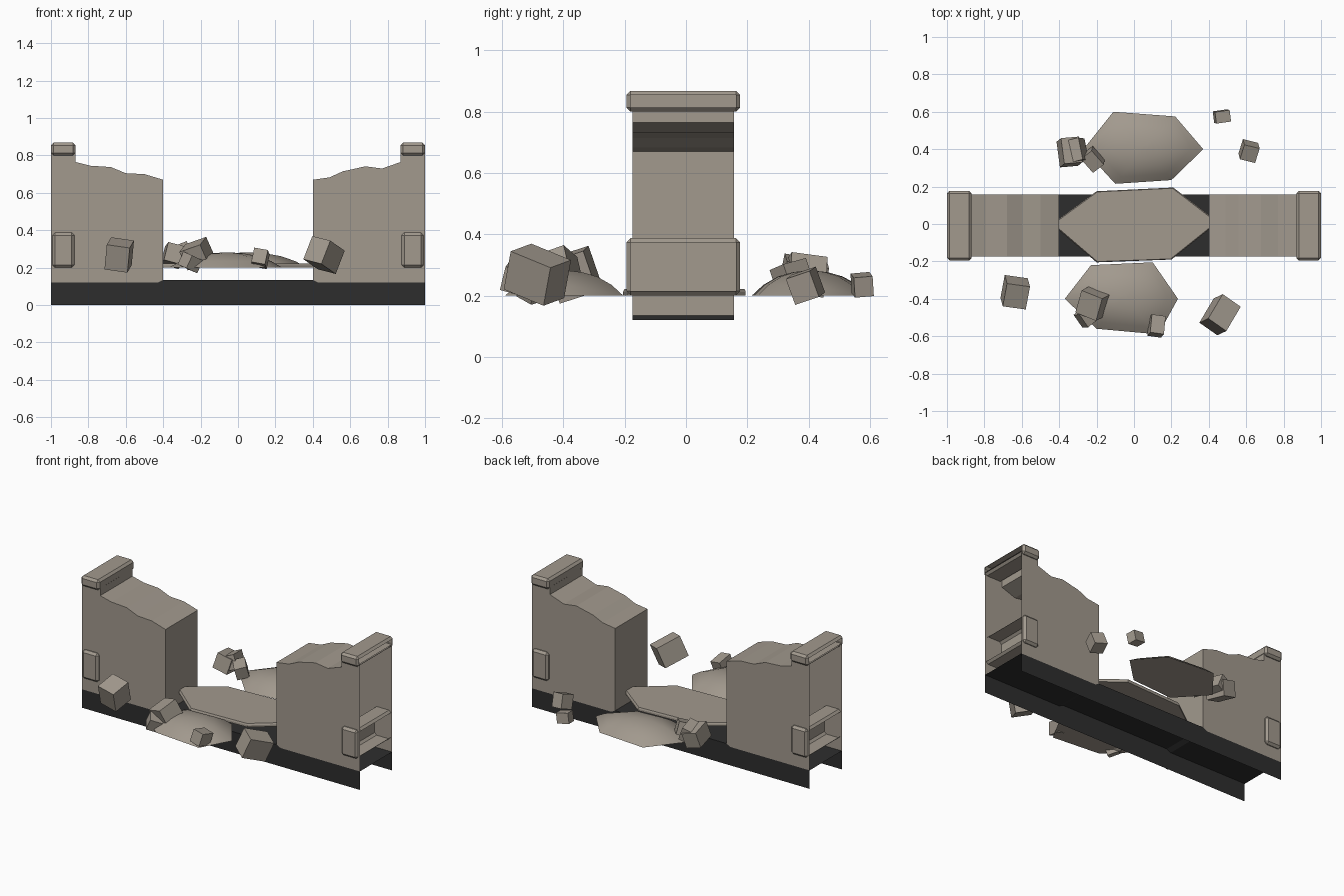
import bpy, bmesh
from math import radians
from mathutils import Matrix, Vector, Euler

cube = bpy.data.objects.get("Cube")
if cube:
    bpy.data.objects.remove(cube, do_unlink=True)


def material(name, rgb):
    m = bpy.data.materials.new(name)
    m.use_nodes = True
    m.diffuse_color = (*rgb, 1)
    bsdf = m.node_tree.nodes["Principled BSDF"]
    bsdf.inputs["Base Color"].default_value = (*rgb, 1)
    bsdf.inputs["Roughness"].default_value = 0.9
    return m


STONE = material("warm grey stone", (0.36, 0.32, 0.27))
DARK = material("dark foundation", (0.027, 0.027, 0.027))


def finish(bm, name, mat, smooth=False):
    me = bpy.data.meshes.new(name)
    bm.normal_update()
    bm.to_mesh(me)
    bm.free()
    me.materials.append(mat)
    for p in me.polygons:
        p.use_smooth = smooth and p.normal.z > -0.5
    ob = bpy.data.objects.new(name, me)
    bpy.context.collection.objects.link(ob)
    return ob


def drop_faces(bm, test):
    bm.normal_update()
    bmesh.ops.delete(bm, geom=[f for f in bm.faces if test(f)], context="FACES")


def prism(points, y0, y1):
    """Extrude an x-z outline from y0 to y1."""
    bm = bmesh.new()
    face = bm.faces.new([bm.verts.new((x, y0, z)) for x, z in points])
    ext = bmesh.ops.extrude_face_region(bm, geom=[face], use_keep_orig=True)
    moved = [v for v in ext["geom"] if isinstance(v, bmesh.types.BMVert)]
    bmesh.ops.translate(bm, verts=moved, vec=(0, y1 - y0, 0))
    bmesh.ops.recalc_face_normals(bm, faces=bm.faces[:])
    return bm


def open_end(f):
    return abs(f.normal.x) > 0.9 and abs(f.calc_center_median().x) > 0.98


def underside(f):
    return f.normal.z < -0.5


Y0, Y1 = -0.175, 0.157

# Foundation: open underneath and at both ends, raised in the gap
half = [(0.4, 0.135), (0.43, 0.12), (1, 0.12), (1, 0)]
bm = prism(half + [(-x, z) for x, z in reversed(half)], Y0, Y1)
drop_faces(bm, lambda f: open_end(f) or underside(f))
finish(bm, "foundation", DARK)

# Broken wall halves with ragged tops, hollow at the outer ends
ragged = {
    "left": (1, [(0.4, .67), (.49, .683), (.56, .715), (.62, .728), (.68, .742), (.77, .73), (.87, .765)]),
    "right": (-1, [(0.4, .67), (.5, .70), (.6, .705), (.68, .738), (.79, .745), (.87, .765)]),
}
for side, (s, top) in ragged.items():
    outline = [(0.43, 0.12), (0.4, 0.135)] + top + [(.87, .82), (1, .82), (1, .12)]
    bm = prism([(s * x, z) for x, z in outline], Y0, Y1)
    drop_faces(bm, lambda f: open_end(f) or underside(f))
    finish(bm, side + "_wall", STONE)

    # Bevelled cap and lower band around each end post
    for part, x0, x1, z0, z1 in (("cap", .868, 1, .8, .868), ("band", .875, .992, .2, .387)):
        bm = bmesh.new()
        bmesh.ops.create_cube(bm, size=1)
        for v in bm.verts:
            v.co = Vector((s * ((x0 + x1) / 2 + v.co.x * (x1 - x0)),
                           -0.009 + v.co.y * 0.372,
                           (z0 + z1) / 2 + v.co.z * (z1 - z0)))
        bmesh.ops.recalc_face_normals(bm, faces=bm.faces[:])
        bmesh.ops.bevel(bm, geom=bm.edges[:], offset=0.014, segments=1, affect="EDGES")
        drop_faces(bm, open_end)
        finish(bm, f"{side}_post_{part}", STONE)


def mound(name, outline, rings, smooth):
    """Stack scaled copies of an x-y outline, given as (scale, z) rings."""
    bm = bmesh.new()
    c = sum((Vector(p) for p in outline), Vector((0, 0))) / len(outline)
    loops = []
    for k, z in rings:
        loops.append([bm.verts.new((*(c + (Vector(p) - c) * k), z)) for p in outline])
    n = len(outline)
    for a, b in zip(loops, loops[1:]):
        for i in range(n):
            bm.faces.new((a[i], a[(i + 1) % n], b[(i + 1) % n], b[i]))
    bm.faces.new(loops[0])
    bm.faces.new(loops[-1])
    bmesh.ops.recalc_face_normals(bm, faces=bm.faces[:])
    finish(bm, name, STONE, smooth)


# Flat fallen slab in the gap and a rubble heap on each side
mound("fallen_slab",
      [(-.44, 0), (-.2, .175), (.21, .195), (.45, .01), (.2, -.19), (-.2, -.205)],
      [(1, .2), (1, .212), (.98, .222)], False)
dome = [(1, .2), (.8, .235), (.55, .262), (.3, .276), (.08, .281)]
mound("back_rubble_heap",
      [(-.27, .4), (-.11, .6), (.22, .575), (.37, .4), (.2, .235), (-.1, .215)], dome, True)
mound("front_rubble_heap",
      [(-.37, -.4), (-.23, -.22), (.1, -.205), (.235, -.4), (.13, -.59), (-.2, -.56)], dome, True)

# Loose stones: centre, size, rotation in degrees
stones = [
    ((-.635, -.365, .268), (.125, .13, .14), (18, 8, -8)),
    ((.46, -.485, .268), (.12, .16, .135), (-20, 12, -35)),
    ((-.22, -.425, .275), (.125, .13, .11), (20, -18, -22)),
    ((-.255, -.495, .228), (.08, .085, .075), (15, 20, 40)),
    ((.12, -.545, .25), (.075, .1, .08), (-15, 10, -8)),
    ((-.345, .385, .265), (.1, .14, .1), (-10, 15, 5)),
    ((-.315, .39, .275), (.1, .12, .09), (-8, -20, 14)),
    ((-.22, .345, .265), (.075, .1, .08), (12, -15, 38)),
    ((.47, .575, .235), (.08, .062, .066), (5, 10, 8)),
    ((.615, .39, .232), (.085, .085, .09), (18, 10, -14)),
]
for i, (pos, size, rot) in enumerate(stones, 1):
    bm = bmesh.new()
    turn = Euler([radians(a) for a in rot]).to_matrix().to_4x4()
    bmesh.ops.create_cube(bm, size=1, matrix=Matrix.Translation(pos) @ turn @ Matrix.Diagonal((*size, 1)))
    finish(bm, f"loose_stone_{i}", STONE)
